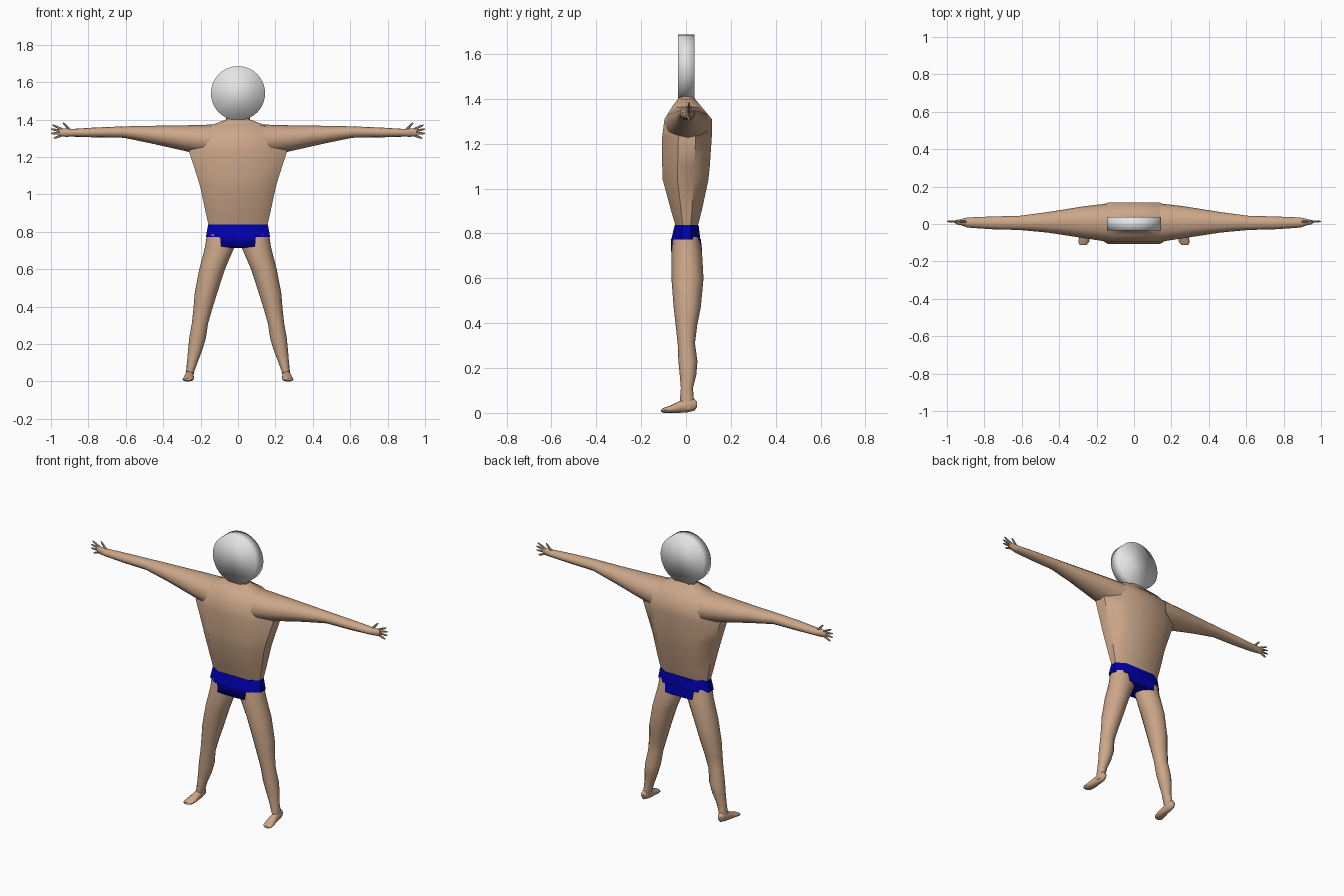
import bpy
import bmesh
import math
from mathutils import Vector


def material(name, rgb):
    m = bpy.data.materials.new(name)
    m.diffuse_color = (*rgb, 1)
    return m


SKIN = material("skin", (0.60, 0.385, 0.25))
BLUE = material("trunks blue", (0.0, 0.0, 0.40))
GREY = material("head grey", (0.78, 0.78, 0.78))


def finish(bm, name, mat, angle=50, mirror=False):
    bmesh.ops.recalc_face_normals(bm, faces=bm.faces)
    me = bpy.data.meshes.new(name)
    bm.to_mesh(me)
    bm.free()
    me.materials.append(mat)
    ob = bpy.data.objects.new(name, me)
    bpy.context.collection.objects.link(ob)
    bpy.ops.object.select_all(action='DESELECT')
    ob.select_set(True)
    bpy.context.view_layer.objects.active = ob
    bpy.ops.object.shade_smooth_by_angle(angle=math.radians(angle))
    if mirror:
        ob.modifiers.new("mirror", 'MIRROR')
    return ob


def skin_rings(rings):
    """Bridge closed point rings and cap both ends."""
    bm = bmesh.new()
    vs = [[bm.verts.new(p) for p in r] for r in rings]
    n = len(vs[0])
    for a, b in zip(vs, vs[1:]):
        for i in range(n):
            j = (i + 1) % n
            bm.faces.new((a[i], a[j], b[j], b[i]))
    bm.faces.new(vs[0])
    bm.faces.new(vs[-1])
    return bm


def limb(name, axis, rows, mat=SKIN, n=12, mirror=True):
    """Rounded tube; each row is (position on axis, u min, u max, v min, v max)."""
    rings = []
    for t, u0, u1, v0, v1 in rows:
        ring = []
        for i in range(n):
            a = 2 * math.pi * i / n
            u = (u0 + u1) / 2 + (u1 - u0) / 2 * math.cos(a)
            v = (v0 + v1) / 2 + (v1 - v0) / 2 * math.sin(a)
            ring.append({'x': (t, u, v), 'y': (u, t, v), 'z': (u, v, t)}[axis])
        rings.append(ring)
    return finish(skin_rings(rings), name, mat, mirror=mirror)


def trunk(name, rows, mat, angle=50):
    """Body block; each row is (z, flat half width, half width, front y, back y)."""
    rings = []
    for z, a, w, f, b in rows:
        m, h = (f + b) / 2, (b - f) / 2
        half = [(a, f), (w, m - h * 0.35), (w, m + h * 0.35), (a, b)]
        ring = half + [(-x, y) for x, y in reversed(half)]
        rings.append([(x, y, z) for x, y in ring])
    return finish(skin_rings(rings), name, mat, angle)


# torso with sloped shoulders and neck
trunk("torso", [
    (0.835, 0.10, 0.157, -0.047, 0.053),
    (0.90, 0.11, 0.172, -0.066, 0.070),
    (1.04, 0.125, 0.202, -0.104, 0.100),
    (1.10, 0.13, 0.220, -0.106, 0.106),
    (1.23, 0.14, 0.262, -0.106, 0.115),
    (1.31, 0.14, 0.235, -0.096, 0.115),
    (1.37, 0.12, 0.145, -0.058, 0.065),
    (1.40, 0.04, 0.065, -0.036, 0.040),
    (1.43, 0.04, 0.060, -0.030, 0.030)], SKIN)

# swimming trunks: waistband and lower panel
trunk("trunks_waist", [
    (0.772, 0.11, 0.172, -0.066, 0.064),
    (0.838, 0.10, 0.160, -0.050, 0.056)], BLUE)
trunk("trunks_panel", [
    (0.715, 0.035, 0.040, -0.062, 0.062),
    (0.722, 0.090, 0.094, -0.068, 0.072),
    (0.775, 0.095, 0.098, -0.066, 0.066)], BLUE)

# arms
limb("arm", 'x', [
    (0.12, -0.098, 0.112, 1.20, 1.374),
    (0.265, -0.076, 0.095, 1.228, 1.370),
    (0.46, -0.046, 0.064, 1.272, 1.367),
    (0.61, -0.032, 0.044, 1.303, 1.364),
    (0.76, -0.028, 0.040, 1.305, 1.358),
    (0.89, -0.019, 0.035, 1.309, 1.350),
    (0.92, -0.008, 0.028, 1.308, 1.352),
    (0.955, 0.000, 0.020, 1.312, 1.352)])

# fingers and thumb as thin tapered rods
digits = [((0.94, 1.347), (0.992, 1.372)), ((0.945, 1.338), (1.0, 1.350)),
          ((0.945, 1.328), (1.0, 1.326)), ((0.94, 1.318), (0.985, 1.300)),
          ((0.895, 1.340), (0.936, 1.384))]
for k, ((x0, z0), (x1, z1)) in enumerate(digits):
    p, q = Vector((x0, 0.012, z0)), Vector((x1, 0.014, z1))
    side = (q - p).normalized().cross(Vector((0, 1, 0)))
    rings = []
    for c, r in ((p, 0.007), (p.lerp(q, 0.7), 0.006), (q, 0.003)):
        rings.append([c + r * (math.cos(i * math.pi / 3) * side
                               + math.sin(i * math.pi / 3) * Vector((0, 1, 0)))
                      for i in range(6)])
    finish(skin_rings(rings), "thumb" if k == 4 else "finger", SKIN, mirror=True)

# legs
limb("leg", 'z', [
    (0.785, 0.015, 0.167, -0.058, 0.058),
    (0.72, 0.018, 0.176, -0.064, 0.071),
    (0.60, 0.070, 0.207, -0.065, 0.078),
    (0.47, 0.112, 0.232, -0.055, 0.066),
    (0.39, 0.137, 0.238, -0.046, 0.050),
    (0.31, 0.160, 0.247, -0.037, 0.040),
    (0.23, 0.172, 0.261, -0.034, 0.051),
    (0.17, 0.190, 0.267, -0.028, 0.046),
    (0.11, 0.213, 0.272, -0.023, 0.031),
    (0.05, 0.235, 0.278, -0.028, 0.036),
    (0.02, 0.240, 0.280, -0.025, 0.036)])

# feet
limb("foot", 'y', [
    (0.050, 0.250, 0.268, 0.028, 0.048),
    (0.038, 0.242, 0.276, 0.010, 0.062),
    (0.010, 0.238, 0.280, 0.003, 0.066),
    (-0.030, 0.236, 0.285, 0.000, 0.052),
    (-0.070, 0.235, 0.294, 0.000, 0.032),
    (-0.098, 0.240, 0.297, 0.000, 0.023),
    (-0.112, 0.254, 0.290, 0.004, 0.015)])

# flat round head, smooth across the rim
rings = [[(0.145 * math.cos(2 * math.pi * i / 40), y,
           1.541 + 0.145 * math.sin(2 * math.pi * i / 40)) for i in range(40)]
         for y in (-0.036, 0.038)]
finish(skin_rings(rings), "head", GREY, angle=180)
